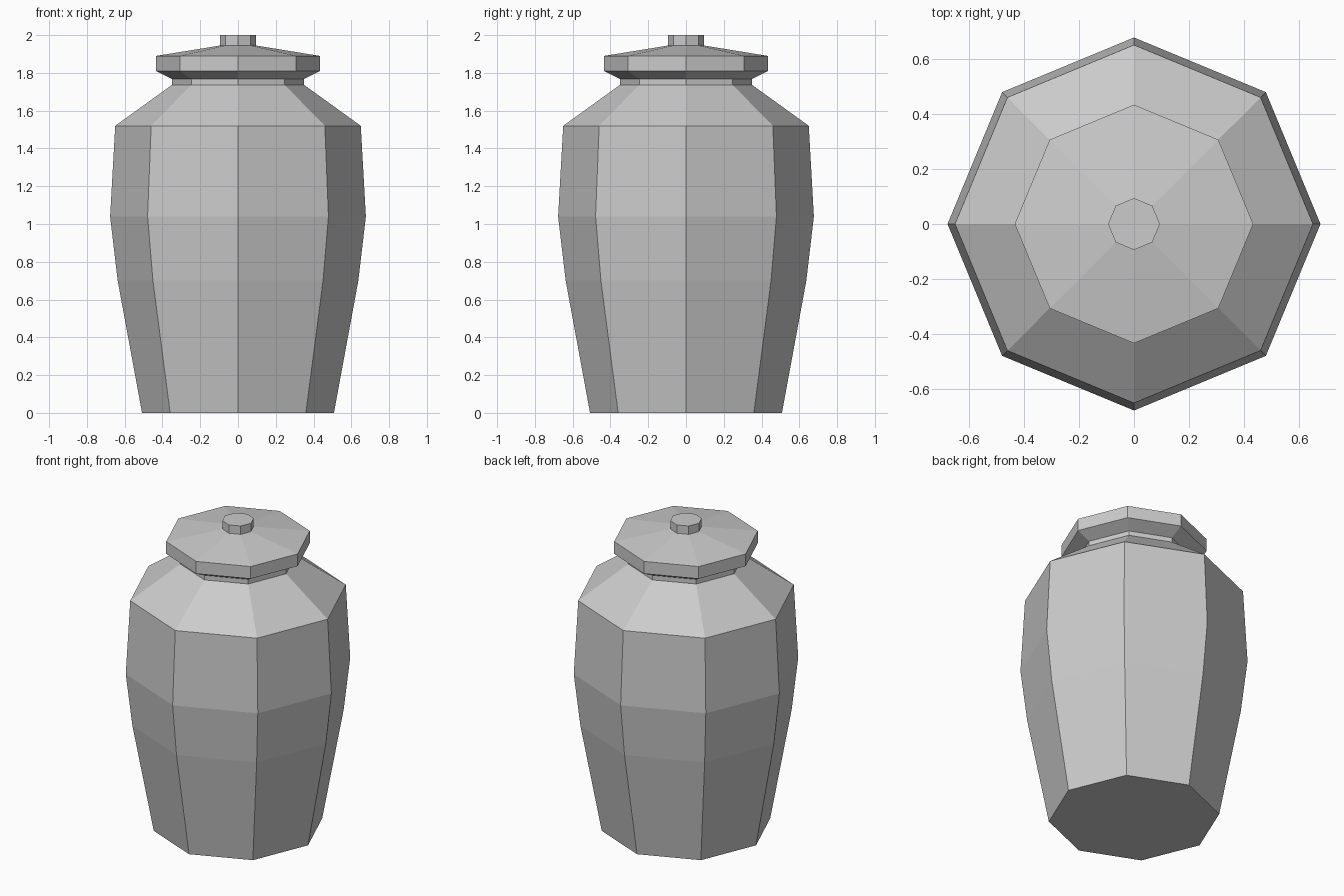
import bpy, bmesh, math

if "Cube" in bpy.data.objects:
    bpy.data.objects.remove(bpy.data.objects["Cube"])

SIDES = 8


def lathe(name, profile):
    """Closed flat-faced octagonal solid from (radius, z) pairs, bottom to top."""
    bm = bmesh.new()
    rings = []
    for r, z in profile:
        rings.append([bm.verts.new((r * math.cos(math.tau * i / SIDES),
                                    r * math.sin(math.tau * i / SIDES), z))
                      for i in range(SIDES)])
    for low, high in zip(rings, rings[1:]):
        for i in range(SIDES):
            j = (i + 1) % SIDES
            bm.faces.new((low[i], low[j], high[j], high[i]))
    bm.faces.new(rings[0][::-1])
    bm.faces.new(rings[-1])
    mesh = bpy.data.meshes.new(name)
    bm.to_mesh(mesh)
    bm.free()
    obj = bpy.data.objects.new(name, mesh)
    bpy.context.collection.objects.link(obj)
    return obj


# Jar body with sloping shoulder and short neck
lathe("jar_body", [(0.508, 0), (0.637, 0.70), (0.677, 1.04), (0.65, 1.52),
                   (0.349, 1.737), (0.349, 1.767)])

# Overhanging lid with shallow sloped top and knob
lathe("lid", [(0.349, 1.767), (0.433, 1.81), (0.433, 1.89),
              (0.094, 1.945), (0.094, 2.0)])
